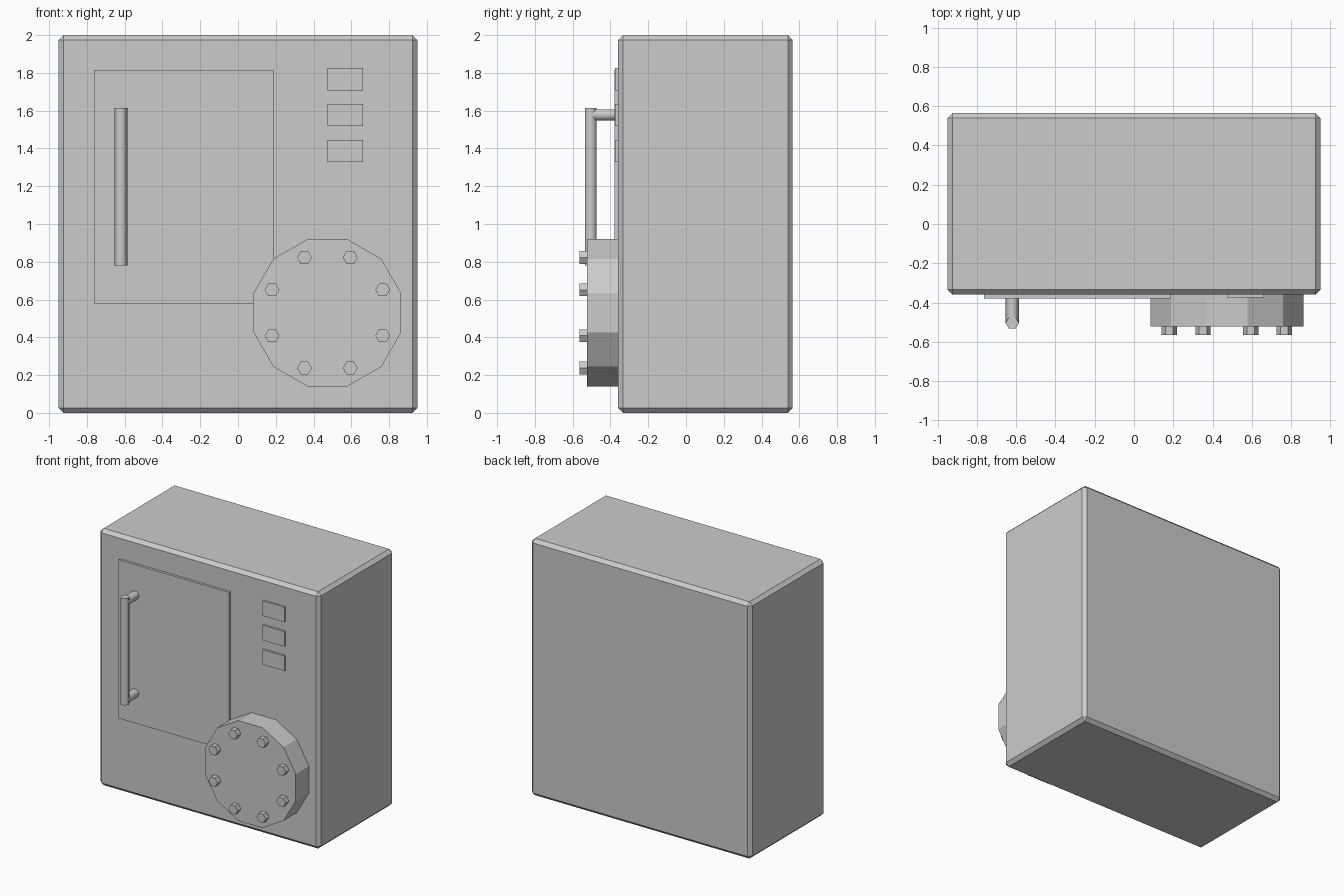
import bpy
import math
from mathutils import Vector

default = bpy.data.objects.get("Cube")
if default:
    bpy.data.objects.remove(default, do_unlink=True)

grey = bpy.data.materials.new("light grey")
grey.use_nodes = True
grey.diffuse_color = (0.6, 0.6, 0.6, 1)
grey.node_tree.nodes["Principled BSDF"].inputs["Base Color"].default_value = (0.6, 0.6, 0.6, 1)

FRONT = -0.36   # front face of the cabinet


def finish(name):
    obj = bpy.context.object
    obj.name = name
    obj.data.materials.append(grey)
    return obj


def box(name, x, y, z):
    """Box from (min, max) ranges on each axis."""
    ranges = (x, y, z)
    bpy.ops.mesh.primitive_cube_add(size=1, location=[(a + b) / 2 for a, b in ranges])
    obj = finish(name)
    size = Vector([b - a for a, b in ranges])
    for v in obj.data.vertices:
        v.co = v.co * size
    return obj


def prism(name, sides, radius, centre, depth, along_y=True, turn=0.0, smooth=False):
    """Regular prism; its first corner points along x after the turn."""
    bpy.ops.mesh.primitive_cylinder_add(vertices=sides, radius=radius, depth=depth, location=centre)
    obj = finish(name)
    # Corners start on local y, so spin them onto x first
    obj.rotation_euler = (math.pi / 2 if along_y else 0, 0, 0)
    spin = math.pi / 2 + turn
    for v in obj.data.vertices:
        x, y = v.co.x, v.co.y
        v.co.x = x * math.cos(spin) - y * math.sin(spin)
        v.co.y = x * math.sin(spin) + y * math.cos(spin)
    if smooth:
        bpy.ops.object.shade_smooth_by_angle(angle=math.radians(65))
    return obj


# Cabinet with chamfered edges
cabinet = box("cabinet", (-0.95, 0.95), (FRONT, 0.565), (0, 2))
bevel = cabinet.modifiers.new("chamfer", "BEVEL")
bevel.width = 0.026
bevel.segments = 1

# Door panel
box("door", (-0.763, 0.187), (-0.379, FRONT + 0.01), (0.58, 1.815))

# Column of three buttons
for i in range(3):
    top = 1.825 - 0.19 * i
    box(f"button_{i + 1}", (0.473, 0.662), (-0.375, FRONT + 0.01), (top - 0.117, top))

# Door handle: upright bar on two posts
prism("handle_bar", 6, 0.034, (-0.62, -0.504, 1.197), 0.832, along_y=False, smooth=True)
for name, z in (("handle_post_top", 1.578), ("handle_post_bottom", 0.816)):
    prism(name, 6, 0.034, (-0.62, -0.432, z), 0.144, smooth=True)

# Twelve-sided cover plate
CX, CZ = 0.473, 0.53
prism("round_cover", 12, 0.404, (CX, -0.4365, CZ), 0.173, turn=math.radians(15))

# Ring of hex bolts
for i in range(8):
    a = math.radians(22.5 + 45 * i)
    centre = (CX + 0.317 * math.cos(a), -0.54, CZ + 0.317 * math.sin(a))
    prism(f"bolt_{i + 1}", 6, 0.039, centre, 0.05)
